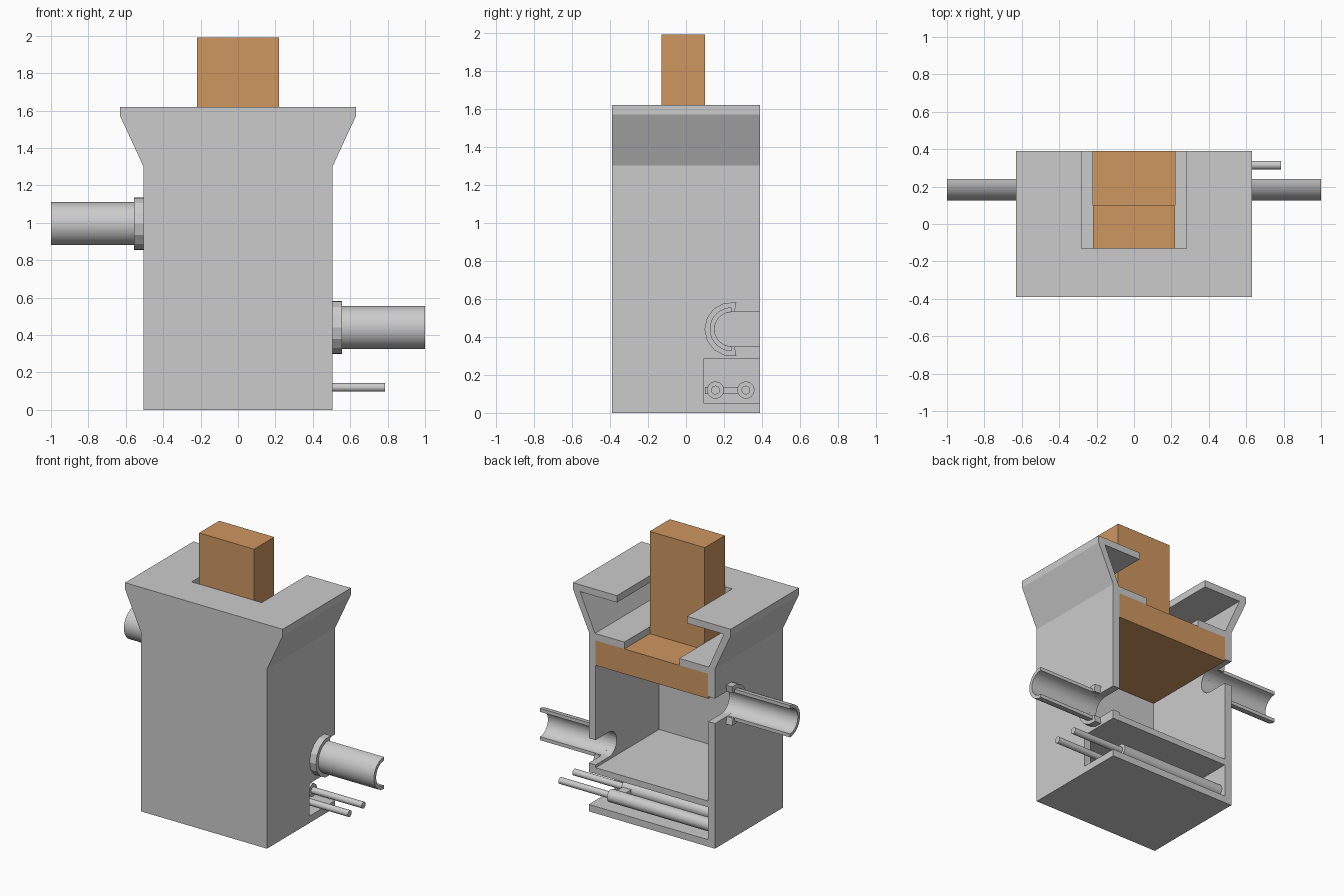
import bpy, bmesh
from math import sin, cos, radians

if "Cube" in bpy.data.objects:
    bpy.data.objects.remove(bpy.data.objects["Cube"])

copper = bpy.data.materials.new("copper_orange")
copper.diffuse_color = (0.62, 0.31, 0.12, 1)
copper.use_nodes = True
copper.node_tree.nodes["Principled BSDF"].inputs["Base Color"].default_value = copper.diffuse_color


def prism(name, pts, axis, a, b, mat=None):
    """Extrude a closed 2D profile: axis 'y' takes (x, z), axis 'x' takes (y, z)."""
    place = (lambda p, t: (p[0], t, p[1])) if axis == 'y' else (lambda p, t: (t, p[0], p[1]))
    bm = bmesh.new()
    va = [bm.verts.new(place(p, a)) for p in pts]
    vb = [bm.verts.new(place(p, b)) for p in pts]
    n = len(pts)
    bm.faces.new(va)
    bm.faces.new(vb[::-1])
    for i in range(n):
        bm.faces.new((va[i], vb[i], vb[(i + 1) % n], va[(i + 1) % n]))
    bmesh.ops.recalc_face_normals(bm, faces=bm.faces)
    me = bpy.data.meshes.new(name)
    bm.to_mesh(me)
    bm.free()
    ob = bpy.data.objects.new(name, me)
    bpy.context.collection.objects.link(ob)
    if mat:
        me.materials.append(mat)
    return ob


def rect(x0, z0, x1, z1):
    return [(x0, z0), (x1, z0), (x1, z1), (x0, z1)]


def arc(cy, cz, r, span, n):
    """Points on an arc centred on the -y direction, from bottom to top."""
    angs = [radians(-span + 2 * span * i / n) for i in range(n + 1)]
    return [(cy - r * cos(t), cz + r * sin(t)) for t in angs]


def smooth(ob):
    bpy.ops.object.select_all(action='DESELECT')
    ob.select_set(True)
    bpy.context.view_layer.objects.active = ob
    bpy.ops.object.shade_smooth_by_angle(angle=radians(30))


def cut(ob, cutter):
    m = ob.modifiers.new("cut", 'BOOLEAN')
    m.operation, m.solver, m.object = 'DIFFERENCE', 'EXACT', cutter
    bpy.context.view_layer.objects.active = ob
    bpy.ops.object.modifier_apply(modifier=m.name)
    bpy.data.objects.remove(cutter, do_unlink=True)


FRONT, BACK, INNER, PAST = -0.39, 0.39, -0.335, 0.6
PIPE_Y, BORE = 0.24, 0.09
PIPES = ((1, 0.44, "outlet"), (-1, 0.995, "inlet"))

# Housing with flared head, open at the back
half = [(0.505, 0), (0.505, 1.30), (0.63, 1.57), (0.63, 1.62)]
body = prism("housing", half + [(-x, z) for x, z in half[::-1]], 'y', FRONT, BACK)

# Heater bay, main chamber and head cavity
cut(body, prism("bay_cutter", rect(-0.45, 0.05, 0.45, 0.285), 'y', INNER, PAST))
cut(body, prism("chamber_cutter", rect(-0.45, 0.33, 0.45, 1.25), 'y', INNER, PAST))
inner = [(0.455, 1.30), (0.575, 1.57)]
cut(body, prism("head_cutter", inner + [(-x, z) for x, z in inner[::-1]], 'y', INNER, PAST))

# Slots in the top plate and the shelf under it
cut(body, prism("top_slot", rect(-0.28, 1.55, 0.28, 1.7), 'y', -0.13, PAST))
cut(body, prism("shelf_slot", rect(-0.22, 1.22, 0.22, 1.32), 'y', -0.13, PAST))

# Side opening for the heater rods
cut(body, prism("bay_door", rect(0.095, 0.05, PAST, 0.285), 'x', 0.40, 0.7))

# Half pipes with collars, and the matching wall openings
for s, z, name in PIPES:
    port = arc(PIPE_Y, z, BORE, 90, 16) + [(PAST, z + BORE), (PAST, z - BORE)]
    cut(body, prism(name + "_port", port, 'x', s * 0.40, s * 0.54))
    pipe = arc(PIPE_Y, z, 0.115, 90, 24) + arc(PIPE_Y, z, BORE, 90, 24)[::-1]
    smooth(prism(name + "_pipe", pipe, 'x', s * 0.505, s * 1.0))
    collar = arc(PIPE_Y, z, 0.143, 100, 8) + arc(PIPE_Y, z, BORE + 0.002, 100, 24)[::-1]
    prism(name + "_collar", collar, 'x', s * 0.505, s * 0.555)

# Orange plunger: wide block filling the chamber top and a stem above it
prism("plunger_block", rect(-0.45, 1.07, 0.45, 1.25), 'y', INNER, BACK, copper)
prism("plunger_stem", rect(-0.22, 1.25, 0.22, 1.99), 'y', -0.13, 0.10, copper)

# Heater rods: thick body in the bay, thin lead out of the side
for i, y in enumerate((0.155, 0.315)):
    for part, r, x0, x1 in (("body", 0.045, -0.45, 0.38), ("lead", 0.023, 0.38, 0.785)):
        circle = arc(y, 0.12, r, 180, 24)[:-1]
        smooth(prism(f"heater_{part}_{i + 1}", circle, 'x', x0, x1))

# Bridge between the heaters
prism("heater_bridge", rect(0.10, 0.10, 0.30, 0.137), 'x', 0.30, 0.37)
